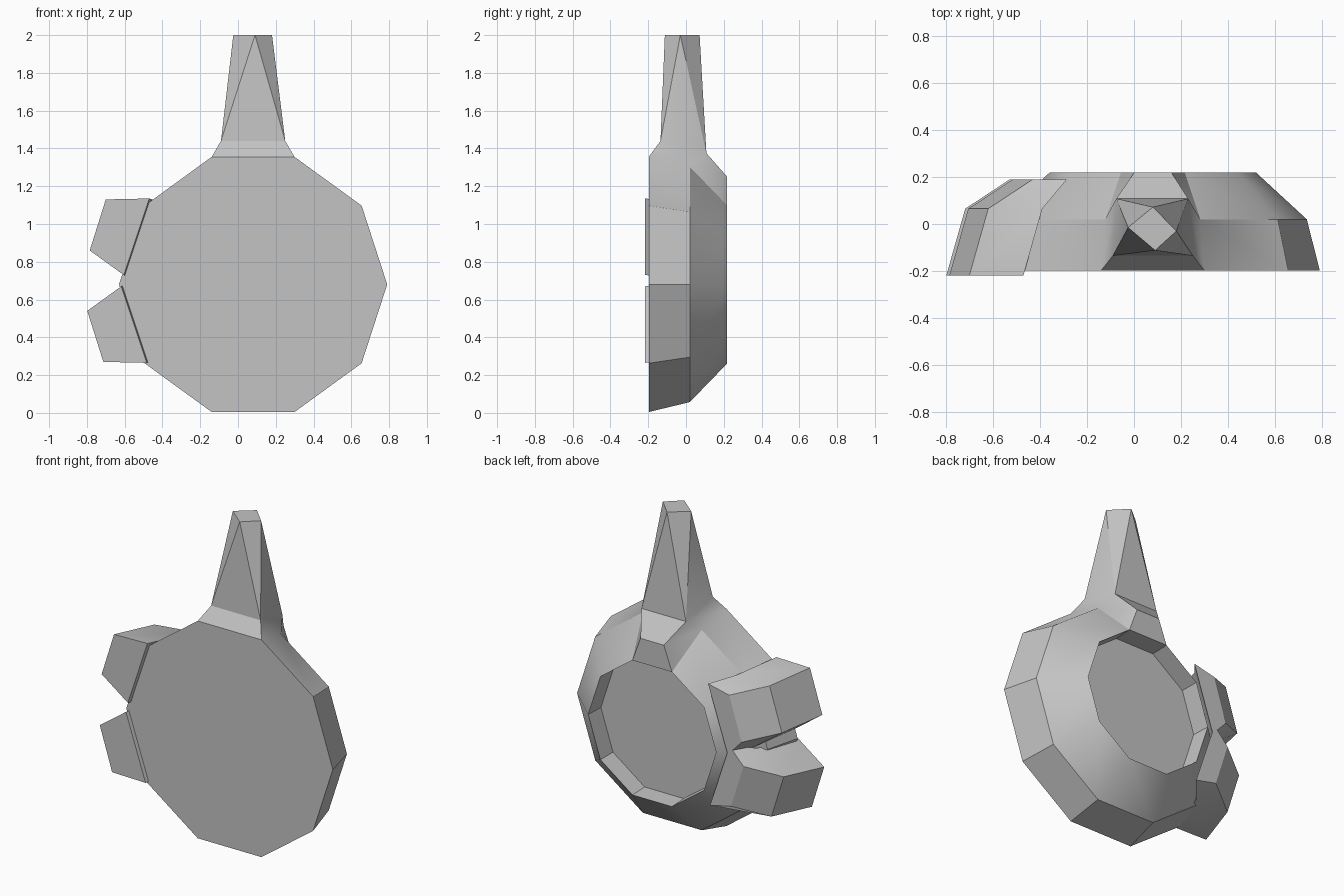
import bpy, bmesh, math
from mathutils import Vector

old = bpy.data.objects.get("Cube")
if old:
    bpy.data.objects.remove(old, do_unlink=True)

grey = bpy.data.materials.new("stone grey")
grey.use_nodes = True
colour = (0.55, 0.55, 0.55, 1)
grey.diffuse_color = colour
grey.node_tree.nodes["Principled BSDF"].inputs["Base Color"].default_value = colour

CX, CZ, SIDES = 0.08, 0.68, 10


def finish(name, bm):
    bmesh.ops.recalc_face_normals(bm, faces=bm.faces[:])
    mesh = bpy.data.meshes.new(name)
    bm.to_mesh(mesh)
    bm.free()
    mesh.materials.append(grey)
    ob = bpy.data.objects.new(name, mesh)
    bpy.context.collection.objects.link(ob)
    bpy.ops.object.select_all(action='DESELECT')
    ob.select_set(True)
    bpy.context.view_layer.objects.active = ob
    bpy.ops.object.shade_smooth_by_angle(angle=math.radians(30))
    return ob


def ring(bm, radius, y):
    steps = [2 * math.pi * i / SIDES for i in range(SIDES)]
    return [bm.verts.new((CX + radius * math.cos(a), y, CZ + radius * math.sin(a)))
            for a in steps]


def bridge(bm, a, b, skip=None):
    n = len(a)
    for i in range(n):
        if i != skip:
            j = (i + 1) % n
            bm.faces.new((a[i], a[j], b[j], b[i]))


# Ten-sided body with a recessed back, open at the top edge for the spike
TOP = 2
bm = bmesh.new()
front = ring(bm, 0.71, -0.197)
middle = ring(bm, 0.655, 0.02)
rim = ring(bm, 0.44, 0.218)
floor = ring(bm, 0.435, 0.10)
bm.faces.new(front)
bridge(bm, front, middle, TOP)
bridge(bm, middle, rim, TOP)
bridge(bm, rim, floor)
bm.faces.new(floor)

# Neck joining the body to the spike
neck = [bm.verts.new(p) for p in ((0.25, -0.135, 1.44), (0.23, 0.108, 1.375),
                                  (-0.075, 0.108, 1.375), (-0.09, -0.135, 1.44))]
lip = [bm.verts.new((x, 0.218, 1.25)) for x in (0.16, 0.0)]
f_r, f_l = front[TOP], front[TOP + 1]
m_r, m_l = middle[TOP], middle[TOP + 1]
b_r, b_l = rim[TOP], rim[TOP + 1]
for face in ((f_r, f_l, neck[3], neck[0]),
             (f_r, m_r, neck[1], neck[0]), (f_l, m_l, neck[2], neck[3]),
             (m_r, b_r, lip[0], neck[1]), (m_l, b_l, lip[1], neck[2]),
             (neck[1], neck[2], lip[1], lip[0]), (lip[0], lip[1], b_l, b_r)):
    bm.faces.new(face)

# Twisted spike with a flat diamond tip
tip = [bm.verts.new((x, y, 2.0)) for x, y in
       ((0.18, -0.03), (0.08, 0.072), (-0.025, -0.015), (0.09, -0.112))]
for i in range(4):
    j = (i + 1) % 4
    bm.faces.new((neck[i], neck[j], tip[i]))
    bm.faces.new((neck[j], tip[j], tip[i]))
bm.faces.new(tip)
finish("body_with_spike", bm)


# Two tapering side lugs, the lower one mirrored
def lug(name, flip, shift):
    outline = ((-0.70, 1.13), (-0.47, 1.135), (-0.605, 0.73), (-0.785, 0.86))
    inward = Vector((1, -0.32))
    levels = ((-0.218, 0, 0), (0.065, 0.08, 0.08), (0.19, 0.27, 0.185))
    bm = bmesh.new()
    rings = []
    for y, outer, inner in levels:
        row = []
        for i, p in enumerate(outline):
            q = Vector(p) + inward * (inner if i in (1, 2) else outer)
            z = 1.40 - q.y if flip else q.y
            row.append(bm.verts.new((q.x + shift, y, z)))
        rings.append(row)
    bm.faces.new(rings[0])
    bm.faces.new(rings[-1])
    for a, b in zip(rings, rings[1:]):
        bridge(bm, a, b)
    finish(name, bm)


lug("upper_side_lug", False, 0)
lug("lower_side_lug", True, -0.013)
